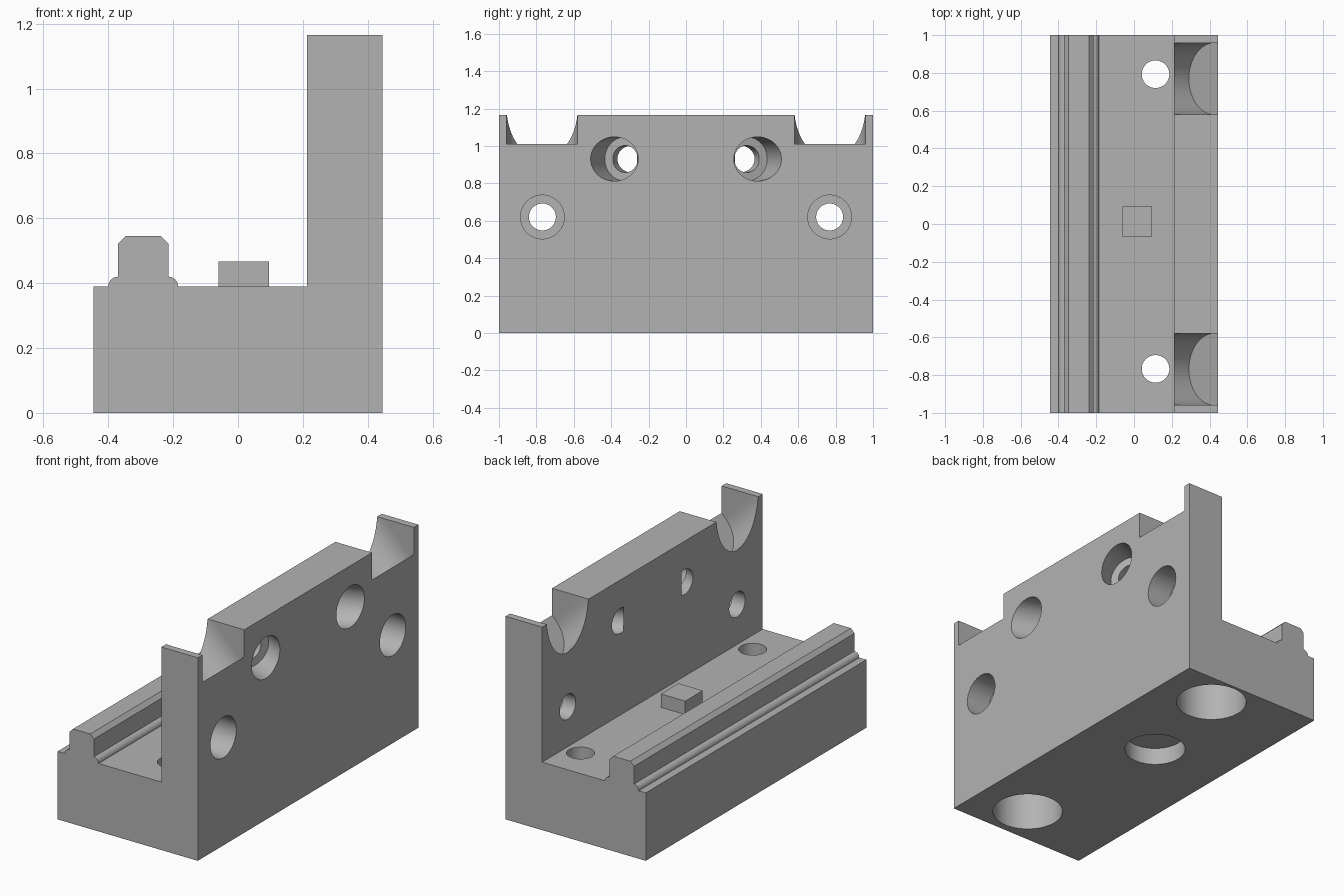
import bpy, bmesh
from math import sin, cos, pi, radians
from mathutils import Vector

if "Cube" in bpy.data.objects:
    bpy.data.objects.remove(bpy.data.objects["Cube"], do_unlink=True)

GREY = (0.45, 0.45, 0.45, 1)
steel = bpy.data.materials.new("plain_grey")
steel.use_nodes = True
steel.diffuse_color = GREY
steel.node_tree.nodes["Principled BSDF"].inputs["Base Color"].default_value = GREY


def prism(name, points, sweep):
    """Closed outline of 3D points swept along a vector."""
    bm = bmesh.new()
    face = bm.faces.new([bm.verts.new(p) for p in points])
    top = bmesh.ops.extrude_face_region(bm, geom=[face], use_keep_orig=True)
    moved = [v for v in top["geom"] if isinstance(v, bmesh.types.BMVert)]
    bmesh.ops.translate(bm, verts=moved, vec=sweep)
    bmesh.ops.recalc_face_normals(bm, faces=bm.faces)
    mesh = bpy.data.meshes.new(name)
    bm.to_mesh(mesh)
    bm.free()
    mesh.materials.append(steel)
    obj = bpy.data.objects.new(name, mesh)
    bpy.context.collection.objects.link(obj)
    return obj


def rod(name, start, axis, radius, length):
    """Cylinder from a start point along an axis."""
    axis = Vector(axis).normalized()
    a = axis.orthogonal().normalized()
    b = axis.cross(a)
    ring = [Vector(start) + radius * (a * cos(t) + b * sin(t))
            for t in (2 * pi * i / 64 for i in range(64))]
    return prism(name, ring, axis * length)


def quarter(cx, cz, r, a0, a1, n=8):
    return [(cx + r * cos(radians(a0 + (a1 - a0) * i / n)),
             cz + r * sin(radians(a0 + (a1 - a0) * i / n))) for i in range(n + 1)]


# L-shaped body with the chamfered rail and its rounded beads
HALF, WALL, DECK, TOP = 0.445, 0.213, 0.39, 1.165
outline = [(-HALF, 0), (HALF, 0), (HALF, TOP), (WALL, TOP), (WALL, DECK)]
outline += quarter(-0.215, DECK, 0.03, 0, 90)
outline += [(-0.215, 0.522), (-0.238, 0.545), (-0.347, 0.545), (-0.37, 0.522)]
outline += quarter(-0.37, DECK, 0.03, 90, 180)
outline += [(-HALF, DECK)]
body = prism("bracket_body", [(x, -1, z) for x, z in outline], (0, 2, 0))

cutters = []
tilt = radians(22)
for side in (-1, 1):
    # Sloping round-bottomed notch in the top of the wall
    up_out, normal = Vector((1, 0, 1)).normalized(), Vector((-1, 0, 1)).normalized()
    seat, r = Vector((0.425, side * 0.769, 0.99)), 0.19
    shape = [(-r * cos(t), r * sin(t)) for t in (pi * (i / 40 - 0.5) for i in range(41))]
    shape += [(0.5, r), (0.5, -r)]
    cutters.append(prism("notch_cutter", [seat + up_out * u + Vector((0, v, 0))
                                          for u, v in shape], normal * 0.8))

    # Straight counterbored holes through the wall
    y = side * 0.768
    cutters.append(rod("wall_bore_cutter", (0.6, y, 0.62), (-1, 0, 0), 0.117, 0.305))
    cutters.append(rod("wall_hole_cutter", (0.6, y, 0.62), (-1, 0, 0), 0.072, 0.6))

    # Angled counterbored holes, just breaking through the inner face
    axis = Vector((-cos(tilt), -side * sin(tilt), 0))
    mouth = Vector((HALF, side * 0.383, 0.93))
    start = mouth - axis * 0.2
    reach = (HALF - WALL) / cos(tilt) + 0.01
    cutters.append(rod("angled_bore_cutter", start, axis, 0.118, 0.355))
    cutters.append(rod("angled_hole_cutter", start, axis, 0.072, 0.2 + reach))

    # Vertical holes through the deck, counterbored from below
    y = 0.013 + side * 0.78
    cutters.append(rod("base_bore_cutter", (0.114, y, -0.1), (0, 0, 1), 0.19, 0.36))
    cutters.append(rod("base_hole_cutter", (0.114, y, -0.1), (0, 0, 1), 0.073, 0.7))

# Shallow round recess in the underside
cutters.append(rod("recess_cutter", (0.018, 0.2, -0.1), (0, 0, 1), 0.164, 0.2))

# Cut the body
bpy.ops.object.select_all(action="DESELECT")
bpy.context.view_layer.objects.active = body
body.select_set(True)
for cutter in cutters:
    mod = body.modifiers.new("cut", "BOOLEAN")
    mod.operation, mod.solver, mod.object = "DIFFERENCE", "EXACT", cutter
    bpy.ops.object.modifier_apply(modifier=mod.name)
    bpy.data.objects.remove(cutter, do_unlink=True)
bpy.ops.object.shade_smooth_by_angle(angle=radians(30))

# Small locating block on the deck
prism("locating_block", [(-0.06, -0.066, DECK), (0.095, -0.066, DECK),
                         (0.095, 0.093, DECK), (-0.06, 0.093, DECK)], (0, 0, 0.077))
